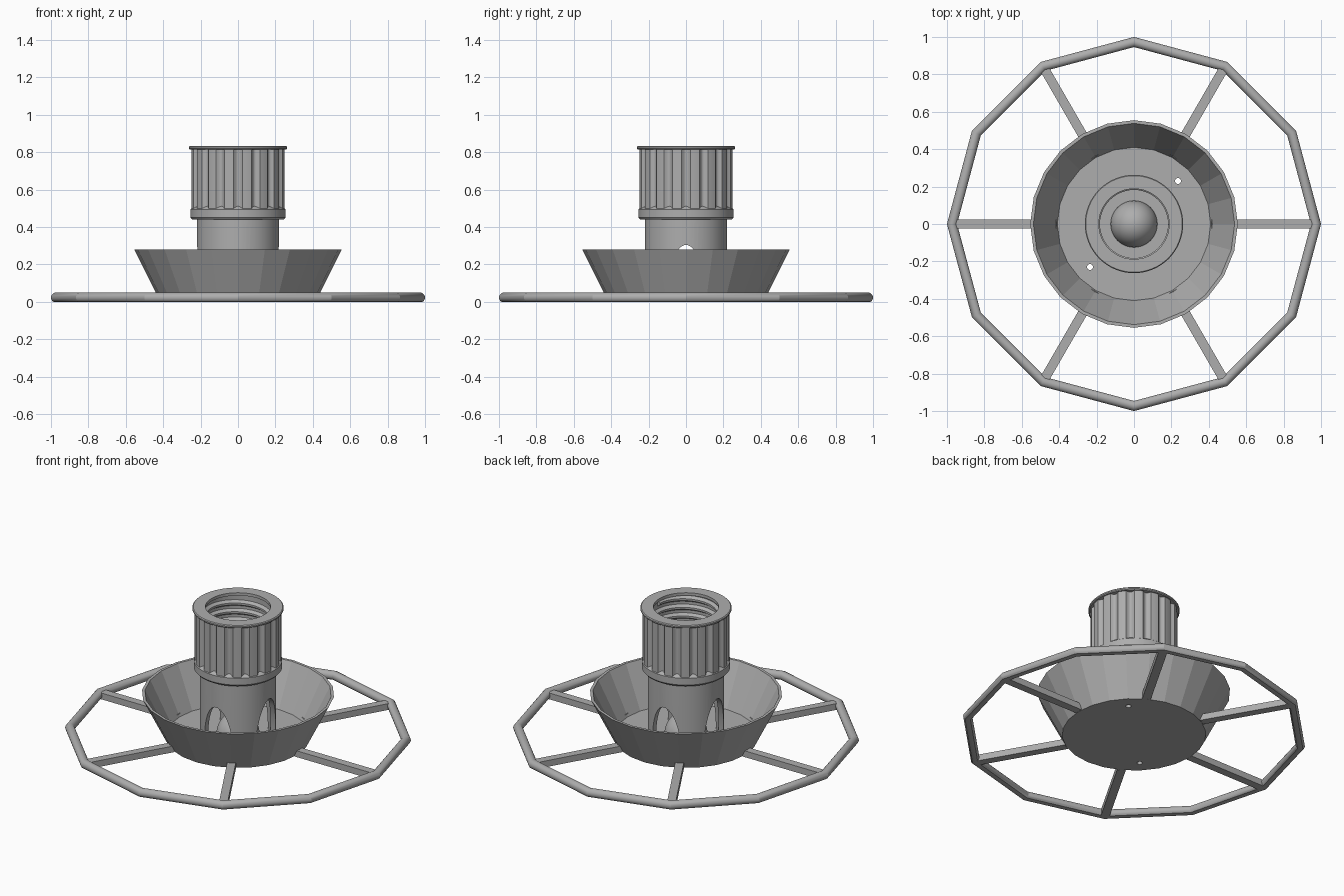
import bpy, bmesh
from math import sin, cos, pi, tau, radians
from mathutils import Matrix

cube = bpy.data.objects.get("Cube")
if cube:
    bpy.data.objects.remove(cube, do_unlink=True)

GREY = (0.42, 0.42, 0.42, 1)
mat = bpy.data.materials.new("plain grey")
mat.use_nodes = True
mat.diffuse_color = GREY
mat.node_tree.nodes["Principled BSDF"].inputs["Base Color"].default_value = GREY


def finish(name, bm, smooth=None):
    """Turn a bmesh into a named object, smooth below the given angle."""
    bmesh.ops.remove_doubles(bm, verts=bm.verts, dist=1e-5)
    bmesh.ops.dissolve_degenerate(bm, edges=bm.edges, dist=1e-5)
    bmesh.ops.recalc_face_normals(bm, faces=bm.faces)
    mesh = bpy.data.meshes.new(name)
    bm.to_mesh(mesh)
    bm.free()
    mesh.materials.append(mat)
    ob = bpy.data.objects.new(name, mesh)
    bpy.context.collection.objects.link(ob)
    if smooth:
        shade(ob, smooth)
    return ob


def select(ob):
    bpy.ops.object.select_all(action='DESELECT')
    ob.select_set(True)
    bpy.context.view_layer.objects.active = ob


def shade(ob, angle):
    select(ob)
    bpy.ops.object.shade_smooth_by_angle(angle=radians(angle))


def lathe(name, profile, sides, smooth=None, inset=None):
    """Revolve a closed (radius, z) loop; inset(angle) trims the outer radius."""
    bm = bmesh.new()
    rings = []
    for i in range(sides):
        a = tau * i / sides
        ring = []
        for r, z in profile:
            if inset and r > 0.23:
                r -= inset(a)
            ring.append(bm.verts.new((r * cos(a), r * sin(a), z)))
        rings.append(ring)
    n = len(profile)
    for i in range(sides):
        p, q = rings[i], rings[(i + 1) % sides]
        for j in range(n):
            k = (j + 1) % n
            if profile[j][0] or profile[k][0]:
                bm.faces.new((p[j], q[j], q[k], p[k]))
    return finish(name, bm, smooth)


def elliptic_cutter(axis, half_width, height, z):
    """Long elliptic bar along x or y."""
    bm = bmesh.new()
    bmesh.ops.create_cone(bm, cap_ends=True, segments=48, radius1=1, radius2=1, depth=1)
    turn = Matrix.Rotation(pi / 2, 4, 'Y')
    spin = Matrix.Rotation(pi / 2 if axis == 'y' else 0, 4, 'Z')
    size = Matrix.Diagonal((1, half_width, height, 1))
    bm.transform(Matrix.Translation((0, 0, z)) @ spin @ size @ turn)
    return finish("arch_cutter", bm)


def cut(ob, cutter):
    mod = ob.modifiers.new("cut", 'BOOLEAN')
    mod.operation = 'DIFFERENCE'
    mod.solver = 'EXACT'
    mod.object = cutter
    cutter.hide_render = True
    select(ob)
    bpy.ops.object.modifier_apply(modifier=mod.name)
    bpy.data.objects.remove(cutter, do_unlink=True)


# Twelve-sided foot ring: round bar with a flattened underside
bar = [(0.973 + 0.027 * cos(a), max(0, 0.023 + 0.027 * sin(a)))
       for a in (tau * i / 20 for i in range(20))]
lathe("foot_ring", bar, 12, 25)

# Six flat spokes
for i in range(6):
    bm = bmesh.new()
    bmesh.ops.create_cube(bm, size=1)
    bm.transform(Matrix.Rotation(i * pi / 3, 4, 'Z')
                 @ Matrix.Translation((0.69, 0, 0.02))
                 @ Matrix.Diagonal((0.55, 0.05, 0.04, 1)))
    finish("spoke", bm)

# Faceted bowl with two small drain holes
bowl = lathe("bowl", [(0, 0), (0.415, 0), (0.555, 0.28), (0.538, 0.28),
                      (0.41, 0.022), (0, 0.022)], 24)
for s in (1, -1):
    bm = bmesh.new()
    bmesh.ops.create_cone(bm, cap_ends=True, segments=20, radius1=0.016,
                          radius2=0.016, depth=0.2,
                          matrix=Matrix.Translation((0.235 * s, 0.23 * s, 0)))
    cut(bowl, finish("hole_cutter", bm))

# Central dome on the bowl floor
dome = [(0, 0.01), (0.125, 0.01)]
dome += [(0.125 * cos(a), 0.02 + 0.14 * sin(a))
         for a in (pi / 2 * i / 12 for i in range(12))] + [(0, 0.16)]
lathe("floor_dome", dome, 48, 35)

# Neck tube with four arched openings
neck = lathe("neck_tube", [(0.187, 0.01), (0.22, 0.01), (0.22, 0.46), (0.187, 0.46)], 64)
cut(neck, elliptic_cutter('x', 0.1, 0.285, 0.02))
cut(neck, elliptic_cutter('y', 0.1, 0.255, 0.02))
shade(neck, 30)

# Collar below the grip
lathe("collar", [(0.187, 0.44), (0.245, 0.44), (0.255, 0.452), (0.255, 0.495),
                 (0.232, 0.512), (0.187, 0.512)], 64, 30)

# Fluted grip
lathe("fluted_grip", [(0.2, 0.48), (0.25, 0.48), (0.25, 0.82), (0.2, 0.82)], 192, 40,
      inset=lambda a: 0.018 * max(0, cos(16 * a)))

# Top flange
lathe("top_flange", [(0.188, 0.815), (0.258, 0.815), (0.263, 0.82), (0.263, 0.828),
                     (0.258, 0.833), (0.188, 0.833)], 64, 30)

# Helical thread inside the grip
bm = bmesh.new()
steps, turns, pitch = 48, 5, 0.055
section = [(0.205, -0.022), (0.182, -0.006), (0.182, 0.006), (0.205, 0.022)]
last = None
for i in range(steps * turns + 1):
    a = tau * i / steps
    z = 0.525 + pitch * i / steps
    row = [bm.verts.new((r * cos(a), r * sin(a), z + dz)) for r, dz in section]
    if last:
        for j in range(4):
            k = (j + 1) % 4
            bm.faces.new((last[j], row[j], row[k], last[k]))
    else:
        bm.faces.new(row)
    last = row
bm.faces.new(last[::-1])
finish("inner_thread", bm, 25)
